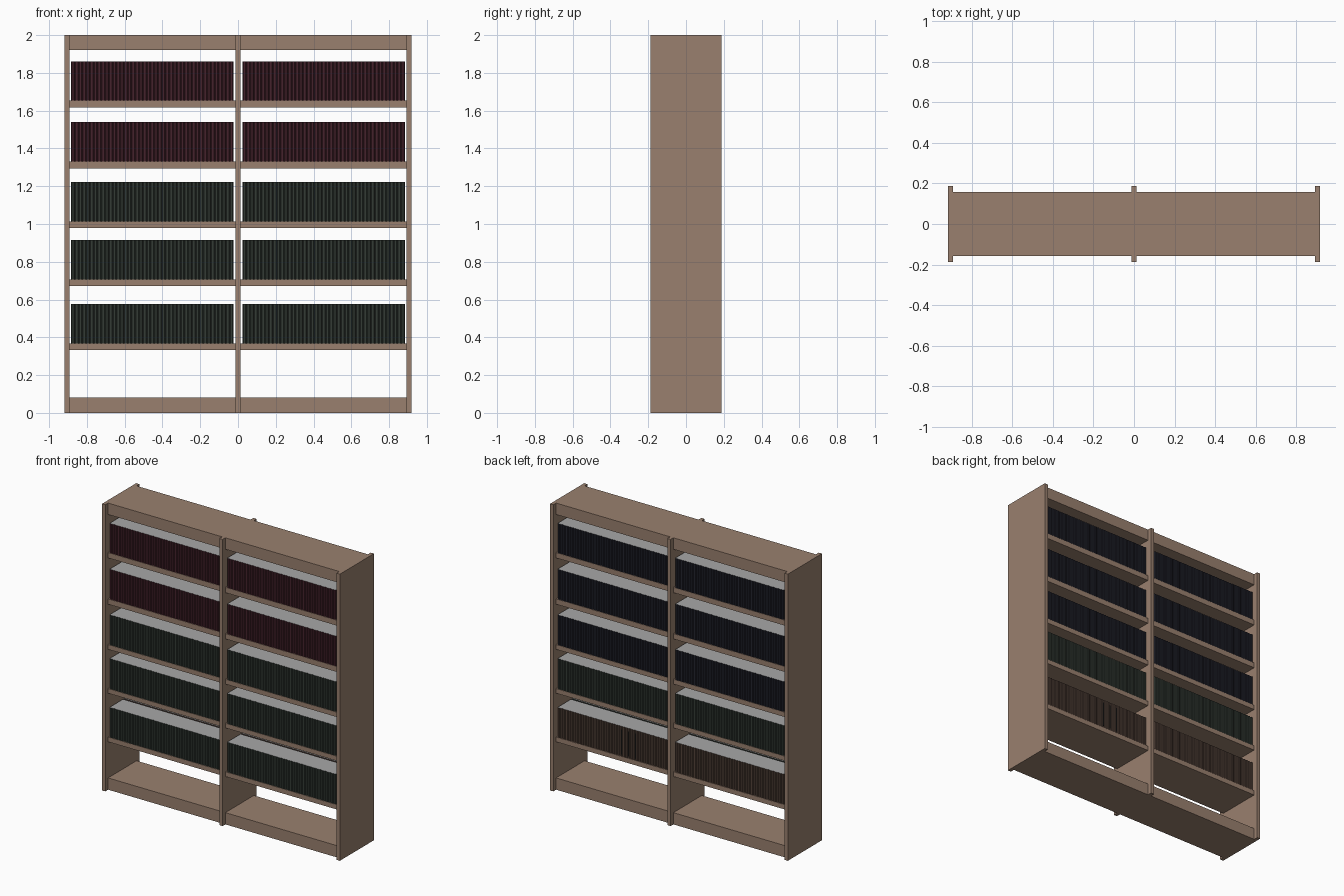
import bpy, bmesh

if "Cube" in bpy.data.objects:
    bpy.data.objects.remove(bpy.data.objects["Cube"])


def material(name, rgb):
    m = bpy.data.materials.new(name)
    m.diffuse_color = (*rgb, 1)
    m.use_nodes = True
    m.node_tree.nodes["Principled BSDF"].inputs["Base Color"].default_value = m.diffuse_color
    return m


WOOD = material("wood", (0.32, 0.216, 0.157))
RED = material("wine red cloth", (0.060, 0.016, 0.025))
GREEN = material("dark green cloth", (0.034, 0.044, 0.036))
NAVY = material("navy cloth", (0.016, 0.017, 0.026))
BROWN = material("brown cloth", (0.087, 0.054, 0.041))
PAPER = material("page grey", (0.39, 0.39, 0.39))
BLACK = material("gap black", (0.008, 0.008, 0.008))


def add_object(name, bm, mats):
    bmesh.ops.recalc_face_normals(bm, faces=bm.faces)
    me = bpy.data.meshes.new(name)
    bm.to_mesh(me)
    bm.free()
    for m in mats:
        me.materials.append(m)
    ob = bpy.data.objects.new(name, me)
    bpy.context.collection.objects.link(ob)
    return ob


def box(name, x0, x1, y0, y1, z0, z1, mat):
    bm = bmesh.new()
    bmesh.ops.create_cube(bm, size=1)
    for v in bm.verts:
        v.co = ((x0 + x1) / 2 + v.co.x * (x1 - x0),
                (y0 + y1) / 2 + v.co.y * (y1 - y0),
                (z0 + z1) / 2 + v.co.z * (z1 - z0))
    return add_object(name, bm, [mat])


def book_row(name, x0, x1, side, z0, z1, cover, count=43):
    """Row of books: outline with chamfered spines, extruded up, paper on top."""
    outer, groove, inner = 0.155 * side, 0.151 * side, 0.006 * side
    w = (x1 - x0) / count
    outline = [(x0, inner), (x0, groove)]
    for i in range(count):
        a = x0 + i * w
        outline += [(a + 0.2 * w, outer), (a + 0.8 * w, outer), (a + w, groove)]
    outline.append((x1, inner))
    bm = bmesh.new()
    base = bm.faces.new([bm.verts.new((x, y, z0)) for x, y in outline])
    ext = bmesh.ops.extrude_face_region(bm, geom=[base])
    top_verts = [g for g in ext["geom"] if isinstance(g, bmesh.types.BMVert)]
    bmesh.ops.translate(bm, verts=top_verts, vec=(0, 0, z1 - z0))
    for f in bm.faces:
        if all(v.co.z > z1 - 1e-4 for v in f.verts):
            f.material_index = 1
    return add_object(name, bm, [cover, PAPER])


# Upright panels
PD = 0.188
box("left_panel", -0.918, -0.893, -PD, PD, 0, 2, WOOD)
box("right_panel", 0.893, 0.918, -PD, PD, 0, 2, WOOD)
box("centre_divider", -0.0125, 0.0125, -PD, PD, 0, 2, WOOD)

# Boards in each bay, and the books on both faces of the unit
SD = 0.157
# shelf underside, shelf top, book top, front cover, back cover
SHELVES = [
    (1.617, 1.654, 1.860, RED, NAVY),
    (1.294, 1.331, 1.540, RED, NAVY),
    (0.979, 1.012, 1.222, GREEN, NAVY),
    (0.673, 0.705, 0.916, GREEN, GREEN),
    (0.334, 0.367, 0.576, GREEN, BROWN),
]
for bay, s in (("left", -1), ("right", 1)):
    bx0, bx1 = sorted((s * 0.0125, s * 0.893))
    kx0, kx1 = sorted((s * 0.024, s * 0.884))
    box(f"{bay}_base_board", bx0, bx1, -SD, SD, 0, 0.082, WOOD)
    box(f"{bay}_top_board", bx0, bx1, -SD, SD, 1.92, 2, WOOD)
    for i, (z0, z1, zt, front, back) in enumerate(SHELVES, 1):
        box(f"{bay}_shelf_{i}", bx0, bx1, -SD, SD, z0, z1, WOOD)
        book_row(f"{bay}_front_books_{i}", kx0, kx1, -1, z1, zt, front)
        book_row(f"{bay}_back_books_{i}", kx0, kx1, 1, z1, zt, back)

# Thin dark gaps between a few books, low on the back
for i, x in enumerate((0.39, 0.335, 0.28), 1):
    box(f"book_gap_{i}", x - 0.004, x + 0.004, 0.153, 0.1565, 0.38, 0.555, BLACK)
